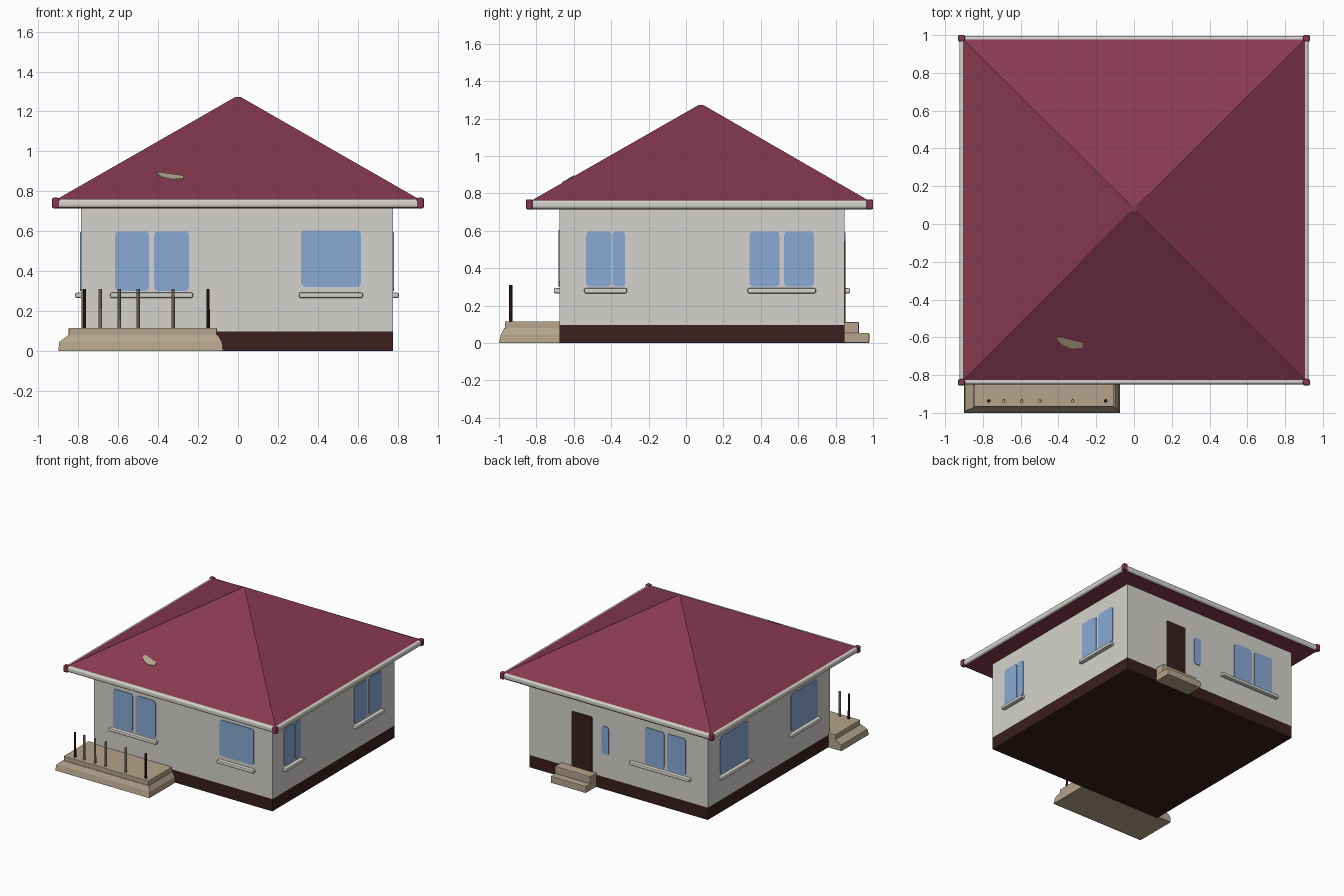
import bpy, bmesh, math
from mathutils import Vector

if "Cube" in bpy.data.objects:
    bpy.data.objects.remove(bpy.data.objects["Cube"])


def material(name, rgb):
    m = bpy.data.materials.new(name)
    m.diffuse_color = (*rgb, 1)
    m.use_nodes = True
    m.node_tree.nodes["Principled BSDF"].inputs["Base Color"].default_value = m.diffuse_color
    return m


WHITE = material("off_white", (0.66, 0.65, 0.61))
RED = material("roof_maroon", (0.25, 0.042, 0.085))
DARK = material("dark_brown", (0.042, 0.013, 0.013))
TAN = material("stone_tan", (0.46, 0.37, 0.26))
BLUE = material("window_blue", (0.25, 0.40, 0.66))

# Wall limits
X0, X1, Y0, Y1 = -0.785, 0.775, -0.677, 0.848


def finish(name, bm, mat, bevel=0, segments=2):
    bmesh.ops.recalc_face_normals(bm, faces=bm.faces)
    me = bpy.data.meshes.new(name)
    bm.to_mesh(me)
    bm.free()
    me.materials.append(mat)
    ob = bpy.data.objects.new(name, me)
    bpy.context.collection.objects.link(ob)
    if bevel:
        mod = ob.modifiers.new("bevel", 'BEVEL')
        mod.width, mod.segments = bevel, segments
    return ob


def tapered(name, mat, low, high, z0, z1, bevel=0, segments=2):
    """Block between two rectangles (x0, x1, y0, y1) at heights z0 and z1."""
    bm = bmesh.new()
    rings = []
    for (a, b, c, d), z in ((low, z0), (high, z1)):
        rings.append([bm.verts.new((x, y, z)) for x, y in ((a, c), (b, c), (b, d), (a, d))])
    bm.faces.new(rings[0])
    bm.faces.new(rings[1])
    for i in range(4):
        j = (i + 1) % 4
        bm.faces.new((rings[0][i], rings[0][j], rings[1][j], rings[1][i]))
    return finish(name, bm, mat, bevel, segments)


def box(name, mat, x0, x1, y0, y1, z0, z1, bevel=0, segments=2):
    r = (x0, x1, y0, y1)
    return tapered(name, mat, r, r, z0, z1, bevel, segments)


def on_wall(side, u, d, z):
    """Point at u along a wall, d outside its face, at height z."""
    return {"front": (u, Y0 - d, z), "back": (u, Y1 + d, z),
            "right": (X1 + d, u, z), "left": (X0 - d, u, z)}[side]


def plate(name, mat, side, u0, u1, z0, z1, r=0.02):
    """Thin rounded panel on a wall."""
    bm = bmesh.new()
    outline = []
    for cu, cz, start in ((u1 - r, z1 - r, 0), (u0 + r, z1 - r, 90),
                          (u0 + r, z0 + r, 180), (u1 - r, z0 + r, 270)):
        for k in range(4):
            a = math.radians(start + 30 * k)
            outline.append((cu + r * math.cos(a), cz + r * math.sin(a)))
    rings = [[bm.verts.new(on_wall(side, u, d, z)) for u, z in outline] for d in (-0.002, 0.005)]
    for ring in rings:
        bm.faces.new(ring)
    n = len(outline)
    for i in range(n):
        j = (i + 1) % n
        bm.faces.new((rings[0][i], rings[0][j], rings[1][j], rings[1][i]))
    return finish(name, bm, mat)


def sill(name, side, u0, u1):
    a, b = on_wall(side, u0, -0.01, 0.266), on_wall(side, u1, 0.03, 0.293)
    lo, hi = [min(p) for p in zip(a, b)], [max(p) for p in zip(a, b)]
    return box(name, WHITE, lo[0], hi[0], lo[1], hi[1], lo[2], hi[2], 0.008)


# House body
box("foundation", DARK, X0, X1, Y0, Y1, 0, 0.097)
box("walls", WHITE, X0, X1, Y0, Y1, 0.097, 0.725)

# Windows: side, panes, bottom, top, sill range
windows = [
    ("front", [(-0.615, -0.445), (-0.42, -0.245)], 0.302, 0.6, (-0.64, -0.225)),
    ("front", [(0.315, 0.615)], 0.322, 0.605, (0.305, 0.625)),
    ("right", [(-0.535, -0.4), (-0.393, -0.325)], 0.302, 0.597, (-0.545, -0.315)),
    ("right", [(0.34, 0.5), (0.525, 0.685)], 0.302, 0.597, (0.33, 0.695)),
    ("left", [(-0.52, -0.185)], 0.302, 0.597, (-0.535, -0.17)),
    ("left", [(0.345, 0.695)], 0.302, 0.597, (0.33, 0.71)),
    ("back", [(-0.595, -0.43), (-0.405, -0.238)], 0.302, 0.59, (-0.64, -0.11)),
    ("back", [(0.08, 0.14)], 0.28, 0.5, None),
]
for n, (side, panes, z0, z1, ledge) in enumerate(windows):
    for k, (u0, u1) in enumerate(panes):
        plate(f"window_{side}_{n}_{k}", BLUE, side, u0, u1, z0, z1)
    if ledge:
        sill(f"sill_{side}_{n}", side, *ledge)

# Back door and its steps
plate("back_door", DARK, "back", 0.225, 0.405, 0.1, 0.545, 0.01)
box("back_step_lower", TAN, 0.19, 0.5, Y1 - 0.02, 0.98, 0, 0.055, 0.006)
box("back_step_upper", TAN, 0.19, 0.5, Y1 - 0.02, 0.925, 0.05, 0.112, 0.006)

# Pyramid roof with flat underside
EX, EY0, EY1 = 0.908, -0.83, 0.98
APEX = Vector((0, 0.08, 1.275))
box("soffit", RED, -EX, EX, EY0, EY1, 0.713, 0.76)
tapered("roof", RED, (-EX, EX, EY0, EY1), (-0.012, 0.012, 0.068, 0.092), 0.76, 1.273)

# Rounded gutters with maroon corner caps
GX, GY0, GY1 = 0.925, -0.85, 0.995
W = 0.042
gz = (0.718, 0.762)
box("gutter_front", WHITE, -GX, GX, GY0, GY0 + W, *gz, 0.014, 3)
box("gutter_back", WHITE, -GX, GX, GY1 - W, GY1, *gz, 0.014, 3)
box("gutter_left", WHITE, -GX, -GX + W, GY0, GY1, *gz, 0.014, 3)
box("gutter_right", WHITE, GX - W, GX, GY0, GY1, *gz, 0.014, 3)
for sx in (-1, 1):
    for cy in (GY0 + 0.012, GY1 - 0.012):
        cx = sx * (GX - 0.012)
        box("gutter_corner_cap", RED, cx - 0.018, cx + 0.018, cy - 0.018, cy + 0.018,
            0.715, 0.768, 0.008)

# Small pale patch lying on the front roof slope
bm = bmesh.new()
slope = (1.273 - 0.76) / (0.068 - EY0)
patch = [(-0.41, -0.605), (-0.39, -0.6), (-0.27, -0.63), (-0.275, -0.655), (-0.33, -0.66), (-0.38, -0.64)]
rings = [[bm.verts.new((x, y, 0.76 + (y - EY0) * slope + d)) for x, y in patch] for d in (-0.002, 0.005)]
for ring in rings:
    bm.faces.new(ring)
for i in range(len(patch)):
    j = (i + 1) % len(patch)
    bm.faces.new((rings[0][i], rings[0][j], rings[1][j], rings[1][i]))
finish("roof_patch", bm, TAN)

# Front porch: low base, sloped shoulder, upper deck
back = Y0 + 0.02
tapered("porch_base", TAN, (-0.9, -0.075, -1.0, back), (-0.895, -0.08, -0.99, back), 0, 0.045)
tapered("porch_shoulder", TAN, (-0.895, -0.08, -0.99, back), (-0.85, -0.1, -0.972, back), 0.045, 0.08)
box("porch_deck", TAN, -0.848, -0.105, -0.968, back, 0.06, 0.116, 0.005)

# Railing posts along the porch edge
for k, x in enumerate((-0.77, -0.69, -0.595, -0.5, -0.325, -0.15)):
    bm = bmesh.new()
    bmesh.ops.create_cone(bm, cap_ends=True, segments=10, radius1=0.0095, radius2=0.0085, depth=0.205)
    bmesh.ops.translate(bm, verts=bm.verts, vec=(x, -0.937, 0.2075))
    finish(f"porch_post_{k}", bm, DARK if k in (0, 5) else TAN)
